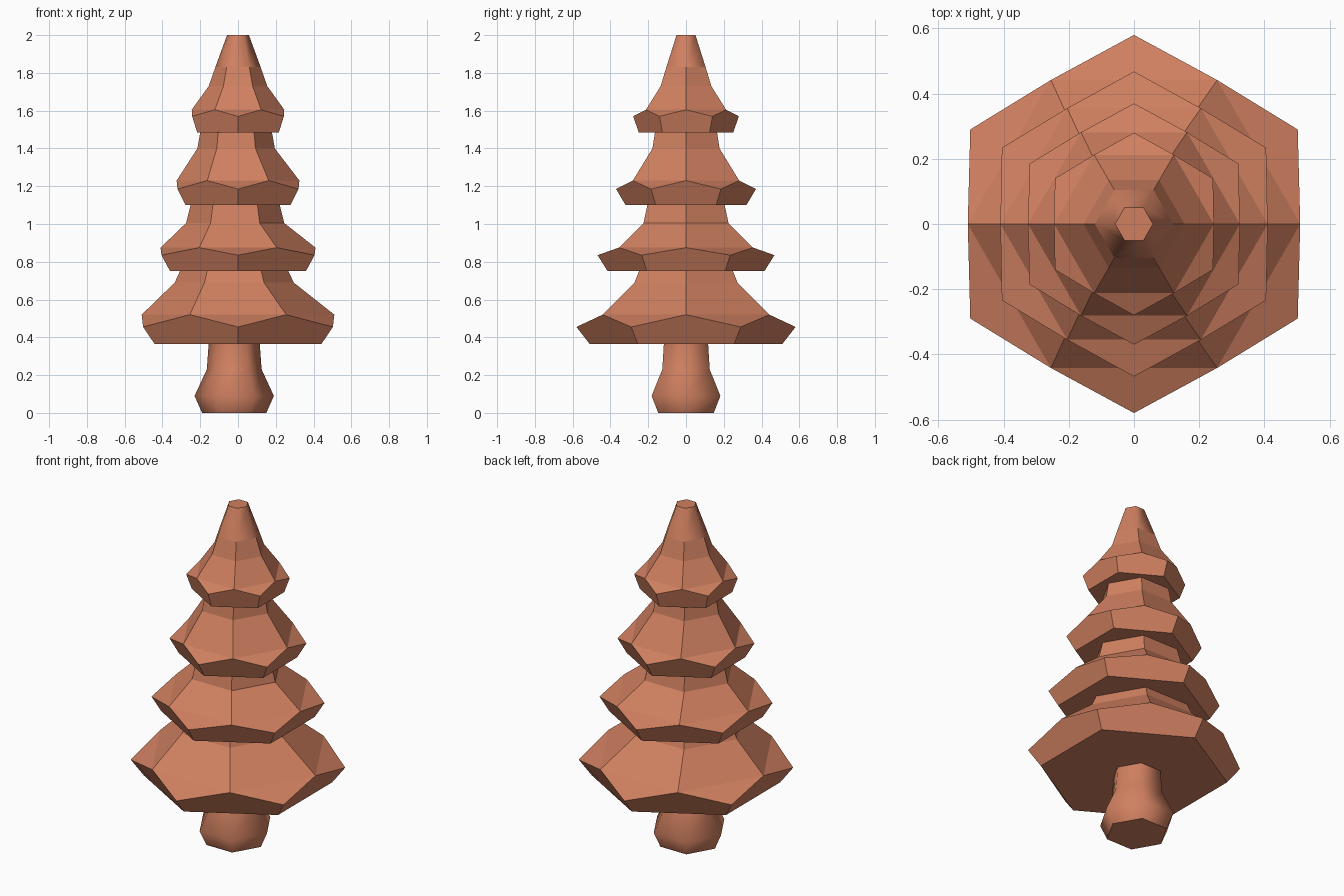
import bpy, bmesh
from math import sin, cos, radians

cube = bpy.data.objects.get("Cube")
if cube:
    bpy.data.objects.remove(cube)

clay = bpy.data.materials.new("terracotta")
clay.use_nodes = True
colour = (0.63, 0.216, 0.117, 1)
clay.diffuse_color = colour
clay.node_tree.nodes["Principled BSDF"].inputs["Base Color"].default_value = colour


def ring(bm, radius, z, turn=0, cx=0):
    """Six vertices around the vertical axis."""
    return [bm.verts.new((cx + radius * cos(radians(60 * i + turn)),
                          radius * sin(radians(60 * i + turn)), z)) for i in range(6)]


def bridge(bm, low, high, smooth=False):
    for i in range(6):
        j = (i + 1) % 6
        bm.faces.new((low[i], low[j], high[j], high[i])).smooth = smooth


def finish(bm, name):
    bmesh.ops.recalc_face_normals(bm, faces=bm.faces)
    mesh = bpy.data.meshes.new(name)
    bm.to_mesh(mesh)
    bm.free()
    mesh.materials.append(clay)
    obj = bpy.data.objects.new(name, mesh)
    bpy.context.collection.objects.link(obj)


def tier(name, base, corner, middle, upper, cx=0, tip=()):
    """Faceted skirt: flat base, zigzag rim, sloping shoulders and neck."""
    bm = bmesh.new()
    b = ring(bm, *base, 30)
    c = ring(bm, *corner, 30)
    m = ring(bm, *middle)
    bm.faces.new(b[::-1])
    for i in range(6):
        j = (i + 1) % 6
        # Rim face below, small facet above each rim corner
        bm.faces.new((b[i], b[j], c[j], m[j], c[i]))
        bm.faces.new((m[i], c[i], m[j]))
    last = m
    for radius, z in upper:
        nxt = ring(bm, radius, z, 0, cx)
        bridge(bm, last, nxt)
        last = nxt
    # Rounded tip
    for radius, z in tip:
        nxt = ring(bm, radius, z, 0, cx)
        bridge(bm, last, nxt, True)
        last = nxt
    bm.faces.new(last)
    finish(bm, name)


# Trunk with a swollen, softly shaded foot
bm = bmesh.new()
rings = [ring(bm, r, z, 0, -0.02) for r, z in
         ((0.17, 0), (0.21, 0.09), (0.145, 0.23), (0.135, 0.37))]
for low, high in zip(rings, rings[1:]):
    bridge(bm, low, high, True)
bottom = bm.faces.new(rings[0][::-1])
for edge in bottom.edges:
    edge.smooth = False
finish(bm, "trunk")

# Foliage, from the widest skirt to the tip
tier("bottom_foliage", (0.51, 0.365), (0.58, 0.455), (0.51, 0.52),
     ((0.315, 0.69), (0.285, 0.755)), -0.02)
tier("lower_middle_foliage", (0.415, 0.75), (0.468, 0.835), (0.41, 0.875),
     ((0.26, 1.005), (0.235, 1.105)), -0.015)
tier("upper_middle_foliage", (0.32, 1.1), (0.37, 1.185), (0.325, 1.23),
     ((0.205, 1.4), (0.19, 1.485)), -0.01)
tier("top_foliage", (0.25, 1.485), (0.28, 1.57), (0.245, 1.605),
     ((0.155, 1.73), (0.12, 1.83)), 0, ((0.058, 2),))
